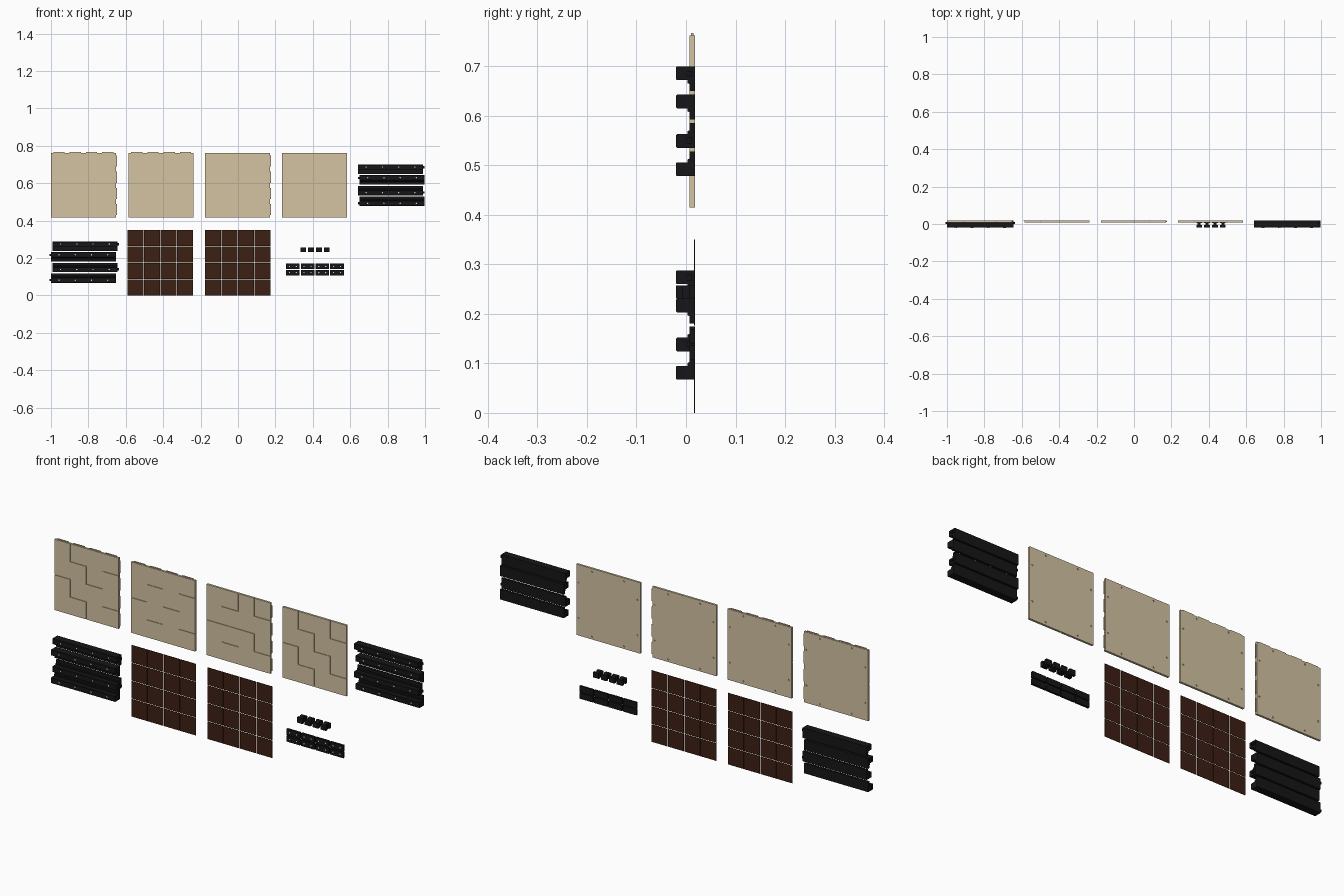
import bpy, bmesh
from mathutils import Matrix, Vector

if "Cube" in bpy.data.objects:
    bpy.data.objects.remove(bpy.data.objects["Cube"])


def material(name, col):
    m = bpy.data.materials.new(name)
    m.diffuse_color = (*col, 1)
    m.use_nodes = True
    m.node_tree.nodes["Principled BSDF"].inputs["Base Color"].default_value = m.diffuse_color
    return m


TAN = material("tan", (0.66, 0.55, 0.36))
BLACK = material("black", (0.008, 0.008, 0.009))
BROWN = material("brown", (0.045, 0.014, 0.007))
PALE = material("pale", (0.7, 0.7, 0.66))
BACK = 0.018      # common back plane
FRONT = 0.0075    # front of the thin parts


def finish(bm, name, mat):
    bmesh.ops.recalc_face_normals(bm, faces=bm.faces)
    me = bpy.data.meshes.new(name)
    bm.to_mesh(me)
    bm.free()
    me.materials.append(mat)
    ob = bpy.data.objects.new(name, me)
    bpy.context.collection.objects.link(ob)
    return ob


def box(bm, x0, x1, y0, y1, z0, z1):
    m = Matrix.Translation(((x0 + x1) / 2, (y0 + y1) / 2, (z0 + z1) / 2))
    m = m @ Matrix.Diagonal((x1 - x0, y1 - y0, z1 - z0, 1))
    bmesh.ops.create_cube(bm, size=1, matrix=m)


def extrude(bm, pts, vec):
    face = bm.faces.new([bm.verts.new(p) for p in pts])
    r = bmesh.ops.extrude_face_region(bm, geom=[face])
    vs = [v for v in r["geom"] if isinstance(v, bmesh.types.BMVert)]
    bmesh.ops.translate(bm, verts=vs, vec=vec)


def disc(bm, x, y, z, r, depth):
    m = Matrix.Translation((x, y, z)) @ Matrix.Rotation(1.5708, 4, 'X')
    bmesh.ops.create_cone(bm, cap_ends=True, segments=10, radius1=r, radius2=r, depth=depth, matrix=m)


# Map tiles: 4 x 4 cells with engraved joints in the front face
C = 0.0868
Z0 = 0.415


def map_tile(name, x0, lines_v, lines_h, tongue_right, tongue_top):
    g = 0.0016
    cuts = [0]
    for i in (1, 2, 3):
        cuts += [i * C - g, i * C + g]
    cuts.append(4 * C)

    def depth(i, j):
        # odd strips are joints; rows count from the top
        if not (0 <= i < 7 and 0 <= j < 7):
            return BACK
        ci, cj = (i + 1) // 2, (j + 1) // 2
        if i % 2 and j % 2:
            on = ((ci, cj - 1) in lines_v or (ci, cj) in lines_v or
                  (ci - 1, cj) in lines_h or (ci, cj) in lines_h)
        elif i % 2:
            on = (ci, j // 2) in lines_v
        elif j % 2:
            on = (i // 2, cj) in lines_h
        else:
            on = False
        return FRONT + (0.003 if on else 0)

    bm = bmesh.new()
    top = Z0 + 4 * C

    def quad(*pts):
        bm.faces.new([bm.verts.new((x0 + u, y, top - v)) for u, y, v in pts])

    for i in range(7):
        for j in range(7):
            a, b, c, d = cuts[i], cuts[i + 1], cuts[j], cuts[j + 1]
            y = depth(i, j)
            quad((a, y, c), (b, y, c), (b, y, d), (a, y, d))
            quad((a, BACK, c), (b, BACK, c), (b, BACK, d), (a, BACK, d))
            for n, p, q in (((i - 1, j), (a, c), (a, d)), ((i + 1, j), (b, c), (b, d)),
                            ((i, j - 1), (a, c), (b, c)), ((i, j + 1), (a, d), (b, d))):
                yn = depth(*n)
                if yn > y:
                    quad((p[0], y, p[1]), (q[0], y, q[1]), (q[0], yn, q[1]), (p[0], yn, p[1]))
    bmesh.ops.remove_doubles(bm, verts=bm.verts, dist=0.00001)
    tile = finish(bm, name, TAN)

    # magnet holes in the back, two along each edge
    bm = bmesh.new()
    for t in (C, 3 * C):
        for u, v in ((t, 0.014), (t, 4 * C - 0.014), (0.014, t), (4 * C - 0.014, t)):
            disc(bm, x0 + u, BACK, Z0 + v, 0.004, 0.008)
    cutter = finish(bm, name + "_hole_cutter", TAN)
    cutter.hide_render = True
    cutter.hide_viewport = True
    mod = tile.modifiers.new("holes", 'BOOLEAN')
    mod.operation = 'DIFFERENCE'
    mod.object = cutter

    # joining tongues
    if tongue_right or tongue_top:
        bm = bmesh.new()
        e = 0.005
        for t in (0.5, 1.5, 2.5, 3.5):
            s = t * C
            if tongue_right:
                box(bm, x0 + 4 * C, x0 + 4 * C + e, 0.0105, 0.0155, Z0 + s - 0.03, Z0 + s + 0.03)
            if tongue_top:
                box(bm, x0 + s - 0.03, x0 + s + 0.03, 0.0105, 0.0155, top, top + e)
        finish(bm, name + "_tongues", TAN)


# stepped paths: (column line, row) for uprights, (column, row line) for levels
stair_v = {(1, 0), (2, 1), (3, 2), (1, 2), (2, 3), (3, 0)}
stair_h = {(1, 1), (2, 2), (3, 3), (0, 2), (1, 3), (3, 1)}
map_tile("map_tile_1", -1.0, stair_v, stair_h, True, True)
map_tile("map_tile_2", -0.585, {(1, 0), (2, 1), (1, 2), (2, 3)},
         {(1, 1), (2, 2), (0, 2), (1, 3), (3, 1), (3, 3)}, False, True)
map_tile("map_tile_3", -0.177, {(3, 0), (3, 2), (2, 0)},
         {(1, 1), (1, 2), (0, 2), (3, 1), (2, 2), (1, 3), (3, 3)}, True, False)
map_tile("map_tile_4", 0.235, stair_v, stair_h, False, False)


# Frame rails: stepped profile with a tall lip, an end peg and cell markers
def rail(name, x0, z_lip_outer, down, peg_right):
    s = -1 if down else 1
    prof = [(-0.018, 0), (-0.02, 0.002), (-0.02, 0.026), (-0.018, 0.028), (0.003, 0.028),
            (0.003, 0.034), (FRONT, 0.036), (FRONT, 0.050), (BACK, 0.050), (BACK, 0)]
    bm = bmesh.new()
    L = 0.347
    extrude(bm, [(x0, y, z_lip_outer + s * d) for y, d in prof], Vector((L, 0, 0)))
    px = x0 + L if peg_right else x0 - 0.008
    za, zb = sorted((z_lip_outer + s * 0.009, z_lip_outer + s * 0.021))
    box(bm, px, px + 0.008, 0.0, 0.012, za, zb)
    finish(bm, name, BLACK)
    bm = bmesh.new()
    for i in range(4):
        disc(bm, x0 + L * (i + 0.5) / 4, -0.02, z_lip_outer + s * 0.014, 0.0035, 0.001)
    finish(bm, name + "_markers", PALE)


for group, left, zs in (("upper", 0.642, (0.700, 0.643, 0.535, 0.478)),
                        ("lower", -0.992, (0.288, 0.231, 0.124, 0.067))):
    for k, z in enumerate(zs):
        odd = k % 2 == 1
        x = left + (0.008 if group == "upper" else -0.008) * odd
        rail(f"{group}_rail_{k + 1}", x, z, k < 2, group == "upper" and not odd or group == "lower" and not odd)

# Thin brown square tokens in two sheets
for s, x0 in enumerate((-0.590, -0.177)):
    p = 0.0883
    for r in range(4):
        for c in range(4):
            bm = bmesh.new()
            box(bm, x0 + c * p, x0 + c * p + 0.0855, 0.0162, BACK, r * p, r * p + 0.0855)
            finish(bm, f"sheet_{s + 1}_token_{r}_{c}", BROWN)

# Corner clips: blocks with a narrow waist
for i in range(4):
    x = 0.348 + i * 0.0425
    pts = [(-0.015, -0.02), (0.015, -0.02), (0.015, -0.006), (0.008, -0.006), (0.008, 0.006),
           (0.015, 0.006), (0.015, BACK), (-0.015, BACK), (-0.015, 0.006), (-0.008, 0.006),
           (-0.008, -0.006), (-0.015, -0.006)]
    bm = bmesh.new()
    extrude(bm, [(x + u, y, 0.231) for u, y in pts], Vector((0, 0, 0.026)))
    finish(bm, f"corner_clip_{i + 1}", BLACK)

# Small label plates in two rows, each with two pale markers
for r, z in enumerate((0.107, 0.140)):
    for i in range(4):
        x = 0.257 + i * 0.0785
        bm = bmesh.new()
        box(bm, x, x + 0.073, FRONT, BACK, z, z + 0.029)
        finish(bm, f"label_plate_{r + 1}_{i + 1}", BLACK)
        bm = bmesh.new()
        for u in (0.018, 0.055):
            disc(bm, x + u, FRONT, z + 0.0145, 0.0035, 0.001)
        finish(bm, f"label_markers_{r + 1}_{i + 1}", PALE)
